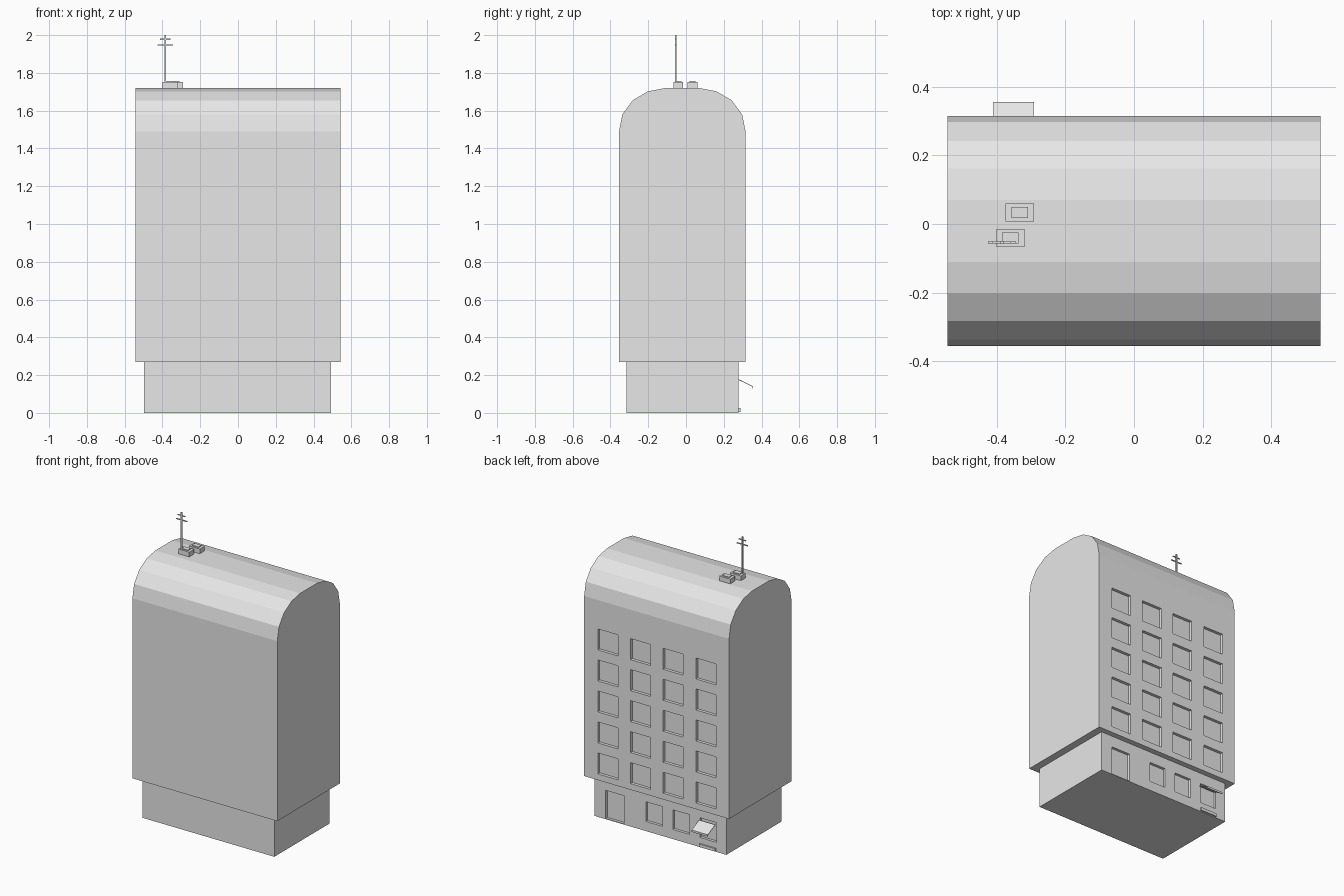
import bpy, bmesh
from mathutils import Matrix, Vector

if "Cube" in bpy.data.objects:
    bpy.data.objects.remove(bpy.data.objects["Cube"])

grey = bpy.data.materials.new("concrete_grey")
grey.diffuse_color = (0.8, 0.8, 0.8, 1)
grey.use_nodes = True
grey.node_tree.nodes["Principled BSDF"].inputs["Base Color"].default_value = grey.diffuse_color


def finish(name, bm):
    bmesh.ops.recalc_face_normals(bm, faces=bm.faces)
    mesh = bpy.data.meshes.new(name)
    bm.to_mesh(mesh)
    bm.free()
    mesh.materials.append(grey)
    obj = bpy.data.objects.new(name, mesh)
    bpy.context.collection.objects.link(obj)
    return obj


def add_box(bm, x, y, z):
    """Add a box given its (min, max) range on each axis."""
    size = Vector((x[1] - x[0], y[1] - y[0], z[1] - z[0]))
    mid = Vector((sum(x) / 2, sum(y) / 2, sum(z) / 2))
    scale = Matrix.Diagonal(size).to_4x4()
    bmesh.ops.create_cube(bm, size=1, matrix=Matrix.Translation(mid) @ scale)


def boxes(name, ranges):
    bm = bmesh.new()
    for r in ranges:
        add_box(bm, *r)
    return finish(name, bm)


def prism(name, profile, x0, x1):
    """Extrude a (y, z) profile along x."""
    bm = bmesh.new()
    start = [bm.verts.new((x0, y, z)) for y, z in profile]
    end = [bm.verts.new((x1, y, z)) for y, z in profile]
    bm.faces.new(start)
    bm.faces.new(end[::-1])
    for i in range(len(profile)):
        j = (i + 1) % len(profile)
        bm.faces.new((start[i], end[i], end[j], start[j]))
    return finish(name, bm)


def carve(obj, name, ranges):
    cutter = boxes(name, ranges)
    cutter.hide_render = True
    cutter.display_type = 'WIRE'
    mod = obj.modifiers.new("openings", 'BOOLEAN')
    mod.operation = 'DIFFERENCE'
    mod.solver = 'EXACT'
    mod.object = cutter


# Upper floors with the rounded roof
mid_y = -0.02
arch = [(0.335, 0.27), (0.335, 1.49), (0.317, 1.58), (0.262, 1.655), (0.182, 1.702), (0.09, 1.72)]
profile = [(mid_y + y, z) for y, z in arch] + [(mid_y - y, z) for y, z in reversed(arch)]
upper = prism("upper_floors", profile, -0.543, 0.543)

# Four columns and five rows of recessed windows
windows = []
for x in (0.366, 0.12, -0.123, -0.37):
    for row in range(5):
        z = 0.312 + 0.21 * row
        windows.append(((x - 0.075, x + 0.075), (0.295, 0.4), (z, z + 0.142)))
carve(upper, "window_cutter", windows)

# Ground floor with a door and three windows
ground = boxes("ground_floor", [((-0.497, 0.493), (-0.315, 0.278), (0, 0.27))])
openings = [((0.269, 0.408), (0.26, 0.4), (0.005, 0.195))]
for x in (0.045, -0.158, -0.36):
    openings.append(((x - 0.062, x + 0.062), (0.26, 0.4), (0.065, 0.198)))
carve(ground, "ground_opening_cutter", openings)

# Awning with a short hanging edge, and a low step below it
prism("awning", [(0.275, 0.180), (0.352, 0.143), (0.355, 0.143), (0.355, 0.130),
                 (0.351, 0.130), (0.351, 0.139), (0.275, 0.176)], -0.411, -0.291)
boxes("step", [((-0.42, -0.30), (0.27, 0.288), (0.005, 0.025))])

# Roof units, each with a thin lid
for name, x, y in (("left_roof_unit", -0.36, -0.041), ("right_roof_unit", -0.333, 0.034)):
    boxes(name, [((x - 0.041, x + 0.041), (y - 0.026, y + 0.026), (1.71, 1.752)),
                 ((x - 0.024, x + 0.024), (y - 0.016, y + 0.016), (1.75, 1.758))])

# Antenna mast with two crossbars
ax, ay = -0.385, -0.054
boxes("antenna", [((ax - 0.005, ax + 0.005), (ay - 0.005, ay + 0.005), (1.71, 2.0)),
                  ((ax - 0.041, ax + 0.041), (ay - 0.003, ay + 0.003), (1.945, 1.951)),
                  ((ax - 0.027, ax + 0.027), (ay - 0.003, ay + 0.003), (1.975, 1.981))])
